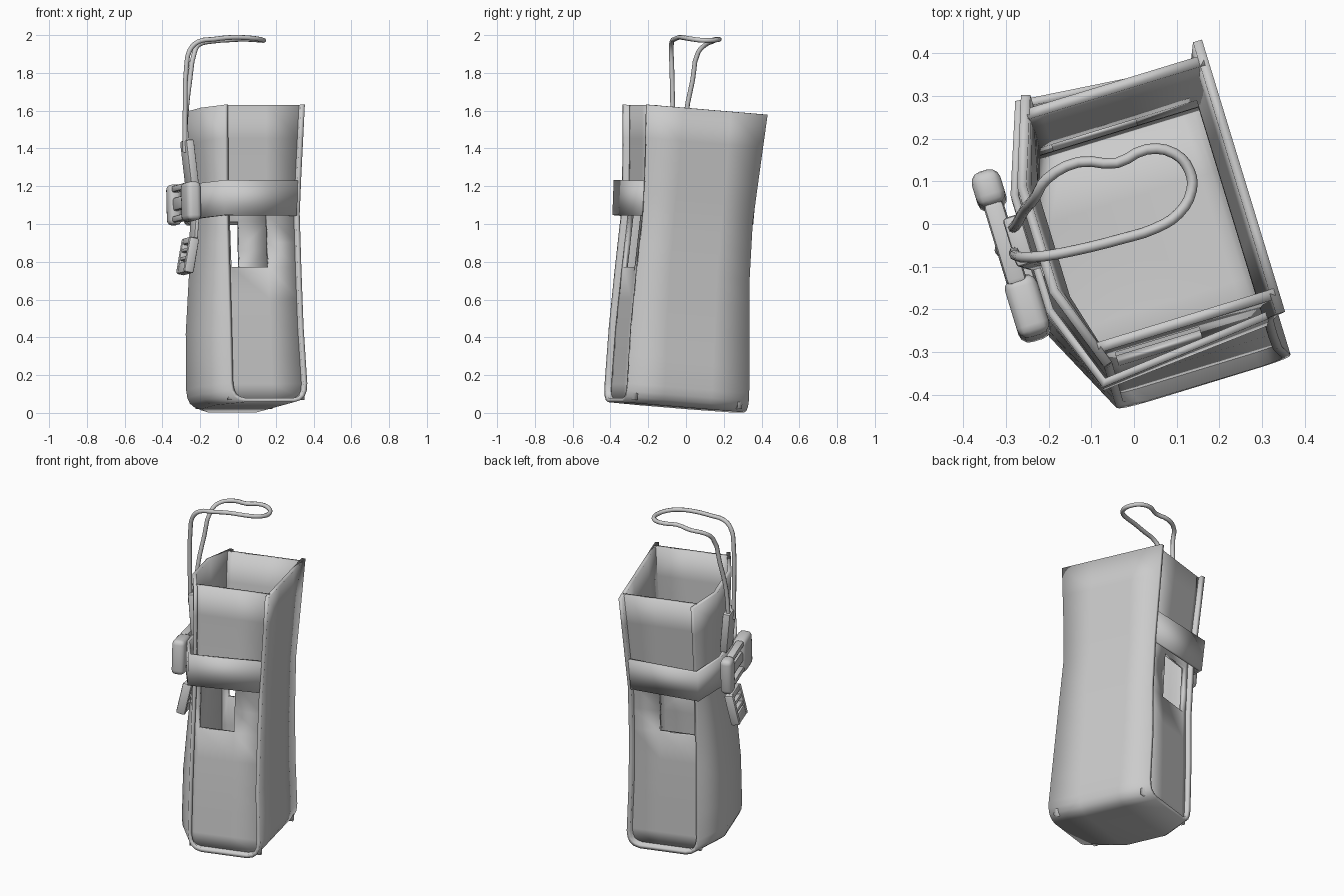
import bpy, bmesh, math
from mathutils import Vector, Matrix

if "Cube" in bpy.data.objects:
    bpy.data.objects.remove(bpy.data.objects["Cube"])

GREY = bpy.data.materials.new("grey")
GREY.diffuse_color = (0.6, 0.6, 0.6, 1)
GREY.use_nodes = True
GREY.node_tree.nodes["Principled BSDF"].inputs["Base Color"].default_value = GREY.diffuse_color

U = Vector((0.956, 0.292, 0))    # from front flap to back wall
V = Vector((0.292, -0.956, 0))   # across the pouch
# height: (half width, sideways shift, back wall u, front flap u)
PROFILE = [(0.0, 0.338, 0.07, 0.266, -0.268), (0.4, 0.327, 0.05, 0.248, -0.265),
           (0.7, 0.311, 0.034, 0.246, -0.243), (1.0, 0.302, 0.008, 0.247, -0.215),
           (1.2, 0.311, -0.008, 0.258, -0.215), (1.6, 0.335, -0.035, 0.28, -0.238)]
TOP = 1.575


def prof(z):
    z = min(max(z, 0), 1.6)
    for a, b in zip(PROFILE, PROFILE[1:]):
        if z <= b[0]:
            t = (z - a[0]) / (b[0] - a[0])
            return [p + (q - p) * t for p, q in zip(a[1:], b[1:])]


def place(u, v, z):
    """Pouch coordinates to world: turned, leaning and bent sideways."""
    return U * u + V * (v + prof(z)[1]) + Vector((0, 0, z + 0.03 + 0.08 * v))


def finish(name, bm, solid=0, closed=True, angle=30):
    if closed:
        bmesh.ops.recalc_face_normals(bm, faces=bm.faces)
    me = bpy.data.meshes.new(name)
    bm.to_mesh(me)
    bm.free()
    ob = bpy.data.objects.new(name, me)
    bpy.context.collection.objects.link(ob)
    me.materials.append(GREY)
    if solid:
        m = ob.modifiers.new("thickness", 'SOLIDIFY')
        m.thickness, m.offset, m.use_even_offset = solid, -1, True
    bpy.ops.object.select_all(action='DESELECT')
    ob.select_set(True)
    bpy.context.view_layer.objects.active = ob
    bpy.ops.object.shade_smooth_by_angle(angle=math.radians(angle))
    return ob


def sheet(name, rows, thick, flip=False, skip=()):
    """Skin a grid of pouch-space points into a thick sheet."""
    bm = bmesh.new()
    g = [[bm.verts.new(place(*p)) for p in r] for r in rows]
    for i in range(len(g) - 1):
        for j in range(len(g[0]) - 1):
            if (i, j) not in skip:
                q = [g[i][j], g[i + 1][j], g[i + 1][j + 1], g[i][j + 1]]
                bm.faces.new(q[::-1] if flip else q)
    loose = [v for v in bm.verts if not v.link_faces]
    bmesh.ops.delete(bm, geom=loose, context='VERTS')
    return finish(name, bm, thick, False)


def block(name, c, size, bevel=0.015, lean=0, seg=2):
    """Rounded block in pouch space, leaning about the v axis."""
    bm = bmesh.new()
    bmesh.ops.create_cube(bm, size=1)
    bmesh.ops.scale(bm, vec=size, verts=bm.verts)
    bmesh.ops.bevel(bm, geom=bm.edges[:], offset=bevel, segments=seg,
                    affect='EDGES', profile=0.5)
    rot = Matrix.Rotation(lean, 3, 'Y')
    for v in bm.verts:
        v.co = place(*(rot @ v.co + Vector(c)))
    return finish(name, bm, angle=40)


# Outer shell: front flap, rounded base and back wall in one strip
def shell_row(z, front, inset=0.0):
    half, _, back, flap = prof(z)
    if front:
        us = [-0.165 + inset, flap + inset, flap + inset, -0.165 + inset]
    else:
        us = [back - inset] * 4
    return [(u, v, z) for u, v in zip(us, (-half, -0.13, 0.13, half))]


heights = [TOP, 1.4, 1.2, 1.1, 1.0, 0.85, 0.7, 0.55, 0.4, 0.25, 0.1]
rows = [shell_row(z, True) for z in heights]
corner = [(0.06, 0.006), (0.03, 0.02), (0.01, 0.045), (0.0, 0.08)]
rows += [shell_row(z, True, i) for z, i in corner]
rows += [shell_row(z, False, i) for z, i in corner[::-1]]
rows += [shell_row(z, False) for z in heights[::-1]]
sheet("outer_shell", rows, 0.022)

# Recessed side panels, each with a window under the band
levels = [0.015, 0.1, 0.25, 0.4, 0.55, 0.72, 0.85, 1.0, 1.1, 1.2, 1.4, TOP]
for s, side in ((1, "front"), (-1, "rear")):
    rows = []
    for z in levels:
        half, _, back, flap = prof(z)
        rows.append([(u, s * (half - 0.035), z) for u in (-0.165, -0.13, 0.075, back - 0.01)])
    sheet(side + "_side_panel", rows, 0.025, s > 0, {(5, 1), (6, 1)})

# Webbing band around the sides and flap
band = []
for z in (0.99, 1.175):
    half, _, back, flap = prof(z)
    pts = [(back - 0.02, 0.293), (-0.17, half + 0.022), (flap - 0.024, 0.14)]
    band.append([(u, v, z) for u, v in pts] + [(u, -v, z) for u, v in pts[::-1]])
sheet("webbing_band", band, 0.018, True)

# Release buckle: two rounded halves joined by prongs
block("buckle_socket", (-0.296, 0.115, 1.08), (0.078, 0.145, 0.205), 0.026, seg=3)
block("buckle_plug", (-0.302, -0.175, 1.085), (0.07, 0.085, 0.215), 0.026, seg=3)
block("buckle_core", (-0.30, -0.03, 1.085), (0.04, 0.22, 0.07), 0.012)
for s, n in ((1, "upper"), (-1, "lower")):
    block(n + "_buckle_prong", (-0.302, -0.04, 1.085 + s * 0.08), (0.048, 0.2, 0.035), 0.012)

# Hanging strap behind the buckle, with a ladder adjuster below
block("upper_strap", (-0.258, -0.02, 1.29), (0.045, 0.12, 0.25), 0.01, lean=-0.1)
block("lower_strap", (-0.248, 0.0, 0.93), (0.02, 0.1, 0.16), 0.006, lean=0.1)
LEAN = 0.2
for s, n in ((1, "front"), (-1, "rear")):
    block(n + "_adjuster_rail", (-0.287, s * 0.065, 0.80), (0.055, 0.03, 0.19), 0.012, lean=LEAN)
for k, (d, h) in enumerate([(0.08, 0.035), (0.03, 0.02), (-0.015, 0.02), (-0.065, 0.06)]):
    block("adjuster_bar_%d" % (k + 1), (-0.287 + d * math.sin(LEAN), 0, 0.80 + d * math.cos(LEAN)),
          (0.045, 0.13, h), 0.008, lean=LEAN)

# Cord loop
cord = [(-0.28, -0.065, 1.38), (-0.28, -0.07, 1.6), (-0.273, -0.075, 1.83), (-0.255, -0.078, 1.92),
        (-0.21, -0.075, 1.965), (-0.13, -0.06, 1.978), (-0.03, -0.035, 1.988), (0.05, -0.01, 1.986),
        (0.105, 0.025, 1.98), (0.135, 0.08, 1.973), (0.13, 0.125, 1.972), (0.095, 0.165, 1.975),
        (0.03, 0.175, 1.978), (-0.04, 0.143, 1.975), (-0.13, 0.145, 1.968), (-0.205, 0.105, 1.95),
        (-0.23, 0.065, 1.91), (-0.255, 0.035, 1.76), (-0.275, 0.0, 1.58), (-0.285, -0.01, 1.38)]
cu = bpy.data.curves.new("cord_loop", 'CURVE')
cu.dimensions = '3D'
cu.bevel_depth, cu.bevel_resolution, cu.resolution_u = 0.0125, 2, 3
cu.use_fill_caps = True
sp = cu.splines.new('BEZIER')
sp.bezier_points.add(len(cord) - 1)
for p, co in zip(sp.bezier_points, cord):
    p.co = co
    p.handle_left_type = p.handle_right_type = 'AUTO'
cu.materials.append(GREY)
bpy.context.collection.objects.link(bpy.data.objects.new("cord_loop", cu))
